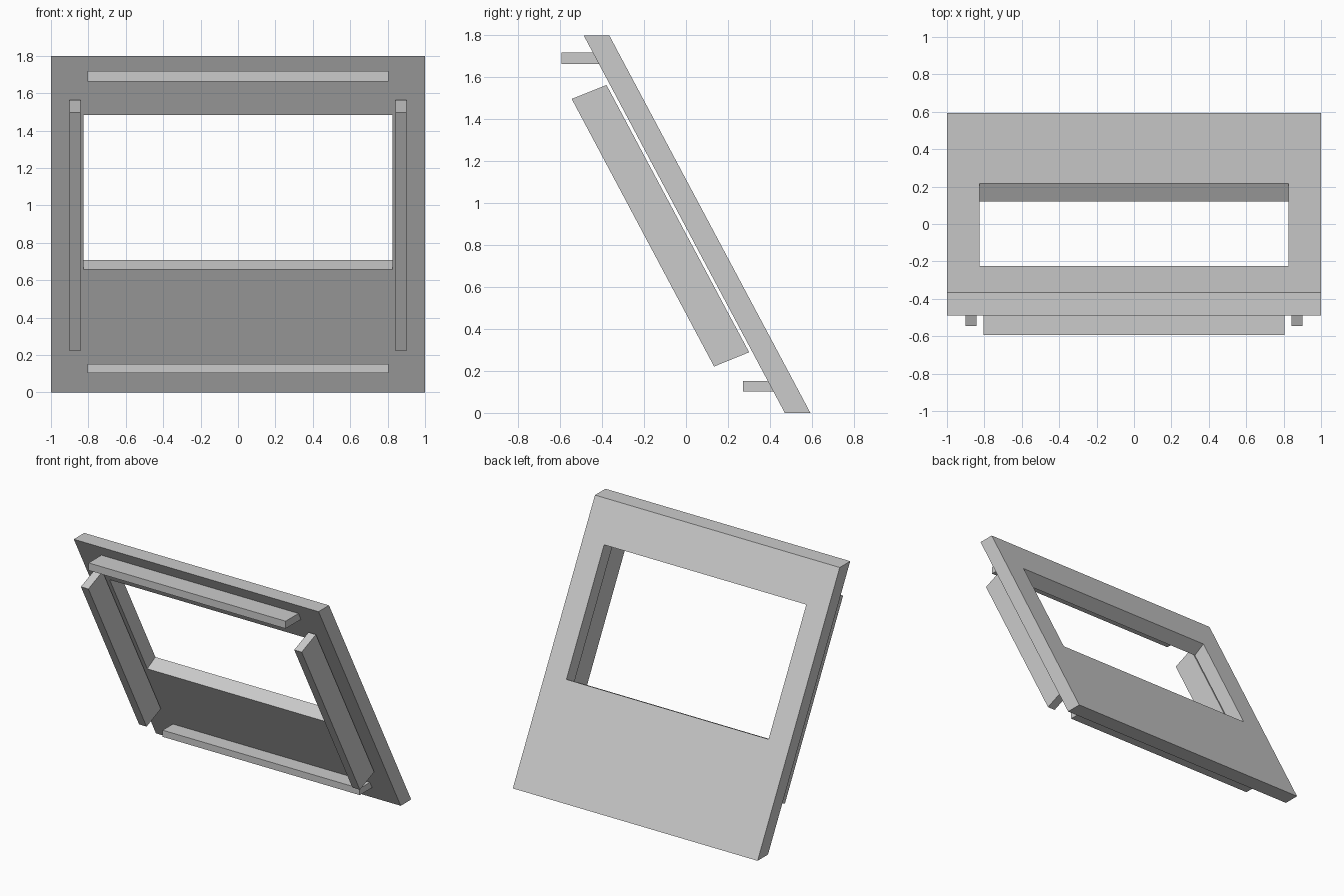
import bpy
import bmesh
from mathutils import Vector

if "Cube" in bpy.data.objects:
    bpy.data.objects.remove(bpy.data.objects["Cube"], do_unlink=True)

# Single plain grey
grey = bpy.data.materials.new("plain_grey")
grey.use_nodes = True
GREY = (0.6, 0.6, 0.6, 1)
grey.diffuse_color = GREY
grey.node_tree.nodes["Principled BSDF"].inputs["Base Color"].default_value = GREY

HEIGHT = 1.8
FRONT_BOTTOM, FRONT_TOP = 0.471, -0.488
THICK = 0.122                       # measured level, along y


def front_y(z):
    """y of the leaning panel's front face at height z."""
    return FRONT_BOTTOM + (FRONT_TOP - FRONT_BOTTOM) * z / HEIGHT


def prism(name, profile, x0, x1):
    """Extrude a (y, z) profile along x."""
    bm = bmesh.new()
    face = bm.faces.new([bm.verts.new((x0, y, z)) for y, z in profile])
    out = bmesh.ops.extrude_face_region(bm, geom=[face])
    moved = [v for v in out["geom"] if isinstance(v, bmesh.types.BMVert)]
    bmesh.ops.translate(bm, verts=moved, vec=(x1 - x0, 0, 0))
    bmesh.ops.recalc_face_normals(bm, faces=bm.faces)
    mesh = bpy.data.meshes.new(name)
    bm.to_mesh(mesh)
    bm.free()
    mesh.materials.append(grey)
    obj = bpy.data.objects.new(name, mesh)
    bpy.context.collection.objects.link(obj)
    return obj


# Leaning panel with level top and bottom edges
panel = prism("leaning_panel", [
    (front_y(0), 0), (front_y(0) + THICK, 0),
    (front_y(HEIGHT) + THICK, HEIGHT), (front_y(HEIGHT), HEIGHT)], -1, 1)

# Window opening, cut square to the panel
normal = Vector((HEIGHT, FRONT_BOTTOM - FRONT_TOP)).normalized()
low, high = (Vector((front_y(z), z)) for z in (0.657, 1.483))
reach = normal * 0.3
cutter = prism("window_cutter",
               [low - reach, low + reach, high + reach, high - reach],
               -0.826, 0.826)
cutter.hide_render = True
cut = panel.modifiers.new("window", "BOOLEAN")
cut.operation = "DIFFERENCE"
cut.solver = "EXACT"
cut.object = cutter
bpy.context.view_layer.objects.active = panel
bpy.ops.object.modifier_apply(modifier=cut.name)
bpy.data.objects.remove(cutter, do_unlink=True)

# Level rails that meet the front of the panel
for name, y, z0, z1 in (("top_rail", -0.594, 1.663, 1.718),
                        ("bottom_rail", 0.271, 0.103, 0.152)):
    prism(name, [(y, z0), (front_y(z0), z0), (front_y(z1), z1), (y, z1)],
          -0.805, 0.805)

# Side slats, just clear of the panel
slat = [(-0.545, 1.497), (-0.379, 1.563), (0.301, 0.289), (0.134, 0.221)]
for name, x0, x1 in (("left_slat", 0.841, 0.902), ("right_slat", -0.902, -0.841)):
    prism(name, slat, x0, x1)
